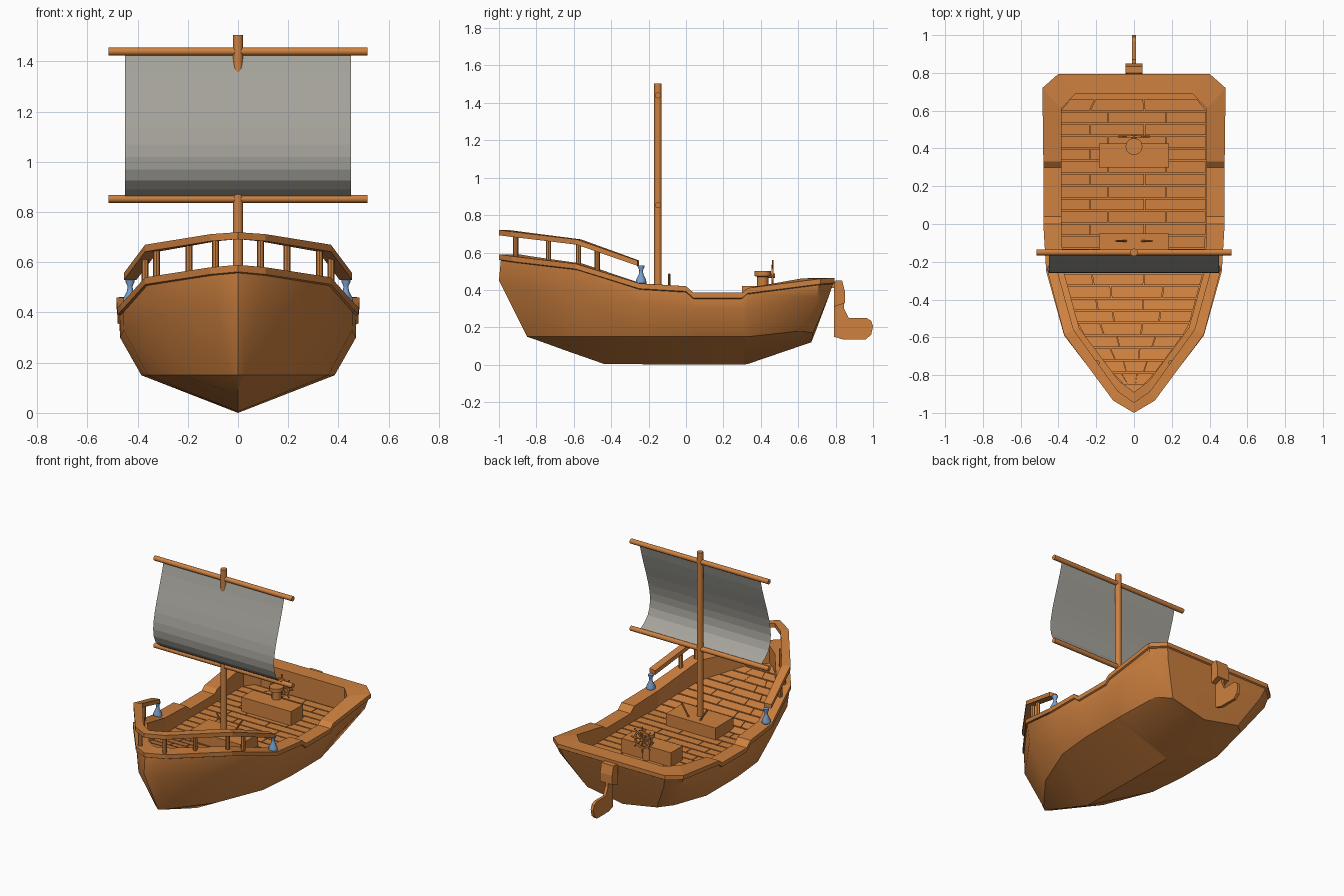
import bpy, bmesh, math
from mathutils import Vector

if "Cube" in bpy.data.objects:
    bpy.data.objects.remove(bpy.data.objects["Cube"])


def material(name, rgb):
    m = bpy.data.materials.new(name)
    m.diffuse_color = (*rgb, 1)
    m.use_nodes = True
    m.node_tree.nodes["Principled BSDF"].inputs["Base Color"].default_value = m.diffuse_color
    return m


WOOD = material("warm wood", (0.62, 0.22, 0.05))
CLOTH = material("grey cloth", (0.38, 0.37, 0.33))
GLASS = material("blue glass", (0.20, 0.36, 0.62))


def finish(name, bm, mat=WOOD, smooth=None, solid=True):
    bmesh.ops.remove_doubles(bm, verts=bm.verts, dist=0.0005)
    if solid:
        bmesh.ops.recalc_face_normals(bm, faces=bm.faces)
    me = bpy.data.meshes.new(name)
    bm.to_mesh(me)
    bm.free()
    me.materials.append(mat)
    ob = bpy.data.objects.new(name, me)
    bpy.context.collection.objects.link(ob)
    if smooth:
        bpy.ops.object.select_all(action='DESELECT')
        ob.select_set(True)
        bpy.context.view_layer.objects.active = ob
        bpy.ops.object.shade_smooth_by_angle(angle=math.radians(smooth))
    return ob


def loft(bm, rows, ring=False, closed=False, caps=False):
    """Skin a list of equal-length point rows."""
    vs = [[bm.verts.new(p) for p in r] for r in rows]
    n, m = len(vs), len(vs[0])
    for i in range(n if closed else n - 1):
        a, b = vs[i], vs[(i + 1) % n]
        for j in range(m if ring else m - 1):
            k = (j + 1) % m
            bm.faces.new((a[j], a[k], b[k], b[j]))
    if caps:
        bm.faces.new(vs[0])
        bm.faces.new(vs[-1])


def mirrored(rows):
    """Stations from bow to stern, then back along the other side."""
    return rows + [[(-x, y, z) for x, y, z in r] for r in rows[-2:0:-1]]


def box(name, x, y, z):
    bm = bmesh.new()
    loft(bm, [[(x[0], y[0], h), (x[1], y[0], h), (x[1], y[1], h), (x[0], y[1], h)] for h in z],
         ring=True, caps=True)
    return finish(name, bm)


def rod(name, a, b, r, r2=None, n=12):
    a, b = Vector(a), Vector(b)
    q = (b - a).to_track_quat('Z', 'Y')
    bm = bmesh.new()
    loft(bm, [[p + q @ Vector((s * math.cos(t * math.tau / n), s * math.sin(t * math.tau / n), 0))
               for t in range(n)] for p, s in ((a, r), (b, r2 or r))], ring=True, caps=True)
    return finish(name, bm, smooth=40)


def turned(name, x, y, profile, mat, n=12):
    bm = bmesh.new()
    loft(bm, [[(x + r * math.cos(t * math.tau / n), y + r * math.sin(t * math.tau / n), z)
               for t in range(n)] for r, z in profile], ring=True, caps=True)
    return finish(name, bm, mat, smooth=40)


def interp(pts, t):
    if t <= pts[0][0]:
        return pts[0][1]
    for (a, u), (b, v) in zip(pts, pts[1:]):
        if t <= b:
            return u + (v - u) * (t - a) / (b - a)
    return pts[-1][1]


def deck_z(y):
    return interp([(-0.9, 0.49), (-0.2, 0.325), (0.8, 0.325)], y)


# Stations: outer rim (x, y, z), inner rim (x, y)
rim = [((0, -1, .59), (0, -.89)), ((.11, -.93, .58), (.08, -.83)),
       ((.37, -.59, .54), (.29, -.55)), ((.465, -.25, .435), (.375, -.24)),
       ((.48, 0, .42), (.385, 0)), ((.48, .04, .385), (.385, .04)),
       ((.48, .30, .385), (.385, .30)), ((.48, .33, .41), (.385, .33)),
       ((.485, .72, .46), (.385, .61)), ((.40, .795, .465), (.31, .69)),
       ((0, .795, .465), (0, .69))]
# Hull side, chine and keel points at the same stations
mid = [(0, -1, .45), (.08, -.945, .42), (.345, -.585, .39), (.455, -.25, .33), (.47, 0, .30),
       (.47, .04, .30), (.47, .30, .30), (.47, .33, .30), (.455, .70, .36), (.37, .765, .37),
       (0, .765, .37)]
chine = [(0, -.85, .15), (.03, -.825, .15), (.23, -.57, .15), (.36, -.25, .15), (.385, 0, .15),
         (.385, .04, .15), (.385, .30, .15), (.385, .33, .15), (.34, .61, .18), (.26, .68, .17),
         (0, .69, .17)]
keel = [(-.85, .15), (-.82, .14), (-.64, .075), (-.44, .005), (0, 0), (.04, 0), (.3, 0),
        (.33, .004), (.64, .11), (.67, .12), (.67, .12)]

# Outer hull shell
rows = []
for (o, _), m, c, k in zip(rim, mid, chine, keel):
    top = (o[0] * .98, o[1] * .99, o[2] - .03)
    rows.append([top, m, c, (0, *k)])
bm = bmesh.new()
loft(bm, mirrored(rows), closed=True)
finish("hull", bm, smooth=35)

# Thick rim with inner bulwark
rows = [[(o[0] * .97, o[1] * .985, o[2] - .035), (o[0], o[1], o[2] - .028), o,
         (i[0], i[1], o[2]), (i[0], i[1], deck_z(i[1]) - .02)] for o, i in rim]
bm = bmesh.new()
loft(bm, mirrored(rows), closed=True)
finish("rim", bm)

# Deck floor under the boards
bm = bmesh.new()
loft(bm, [[(s * i[0], i[1], deck_z(i[1]) - .015) for s in (-1, 1)] for _, i in rim])
finish("deck_floor", bm)

# Deck boards laid across, joints staggered from row to row
width = [(i[1], i[0]) for _, i in rim[:-1]]
bm = bmesh.new()
pitch, gap = .066, .008
for row in range(23):
    y0 = -.85 + row * pitch
    y1 = min(y0 + pitch - gap, .685)
    w0, w1 = interp(width, y0), interp(width, y1)
    cuts = [-1, -.35, .45, 1] if row % 2 else [-1, -.6, .15, 1]
    for a, b in zip(cuts, cuts[1:]):
        b -= .012
        loft(bm, [[(a * w0, y0, deck_z(y0) + h), (b * w0, y0, deck_z(y0) + h),
                   (b * w1, y1, deck_z(y1) + h), (a * w1, y1, deck_z(y1) + h)]
                  for h in (-.014, 0)], ring=True, caps=True)
finish("deck_boards", bm)

# Bow handrail and its posts
outer = [(0, -1, .72), (.11, -.935, .712), (.37, -.585, .67), (.455, -.26, .557)]
inner = [(0, -.945), (.085, -.885), (.32, -.56), (.405, -.25)]
half = [[o, (i[0], i[1], o[2]), (i[0], i[1], o[2] - .028), (o[0], o[1], o[2] - .028)]
        for o, i in zip(outer, inner)]
bm = bmesh.new()
loft(bm, [[(-x, y, z) for x, y, z in r] for r in half[:0:-1]] + half, ring=True, caps=True)
finish("handrail", bm)
for s in (-1, 1):
    for x, y, z0, z1 in ((.09, -.91, .56, .70), (.195, -.735, .54, .68),
                         (.325, -.575, .52, .655), (.37, -.475, .48, .62)):
        rod("rail_post", (s * x, y, z0), (s * x, y, z1), .014, n=8)
    # Glass flask at the rail end
    turned("flask", s * .43, -.24, [(.020, .43), (.028, .437), (.027, .455), (.012, .485),
                                    (.010, .505), (.018, .522), (.018, .53)], GLASS)
    # Levers beside the mast
    rod("lever", (s * .04, -.09, .40), (s * .095, -.09, .485), .006, n=6)

# Mast, yards and mast step
rod("mast", (0, -.15, .32), (0, -.15, 1.505), .02, n=16)
for z in (1.44, .853):
    rod("yard", (-.515, -.15, z), (.515, -.15, z), .016)
box("mast_step", (-.185, .185), (-.24, -.05), (.31, .405))

# Billowing single-layer sail
sail = [(-.15, 1.43), (-.169, 1.36), (-.195, 1.28), (-.222, 1.2), (-.243, 1.13), (-.256, 1.07),
        (-.26, 1.02), (-.254, .97), (-.235, .925), (-.2, .89), (-.155, .862)]
bm = bmesh.new()
loft(bm, [[(-.45, y, z), (.45, y, z)] for y, z in sail])
finish("sail", bm, CLOTH, solid=False)

# Helm bench, pedestal and steering wheel
box("helm_bench", (-.185, .185), (.30, .425), (.31, .42))
turned("helm_pedestal", 0, .41, [(.03, .32), (.03, .47), (.045, .475), (.045, .50)], WOOD)
hub = Vector((0, .463, .475))
rod("wheel_axle", (0, .41, .475), (0, .475, .475), .012, n=8)
bm = bmesh.new()
ring = [hub + Vector((math.cos(a * math.tau / 16), 0, math.sin(a * math.tau / 16))) * .055
        for a in range(16)]
loft(bm, [[hub + (p - hub) * k + Vector((0, d, 0)) for k, d in
           ((.9, -.005), (1.1, -.005), (1.1, .005), (.9, .005))] for p in ring],
     ring=True, closed=True)
finish("wheel_ring", bm)
for a in range(8):
    t = a * math.tau / 8
    rod("wheel_spoke", hub, hub + Vector((math.cos(t), 0, math.sin(t))) * .085, .005, n=6)


# Rudder: thin blade with a wide head and a bracket to the stern
def plate(name, pts, hw):
    bm = bmesh.new()
    loft(bm, [[(x, y, z) for y, z in pts] for x in (-hw, hw)], ring=True, caps=True)
    return finish(name, bm)


plate("rudder_blade", [(.79, .40), (.84, .40), (.845, .30), (.87, .25), (.965, .25), (.99, .235),
                       (1.0, .205), (.99, .16), (.96, .135), (.84, .135), (.79, .15)], .01)
plate("rudder_head", [(.79, .43), (.80, .45), (.835, .45), (.85, .39), (.85, .33), (.79, .31)], .045)
box("rudder_bracket", (-.03, .03), (.74, .80), (.41, .445))
